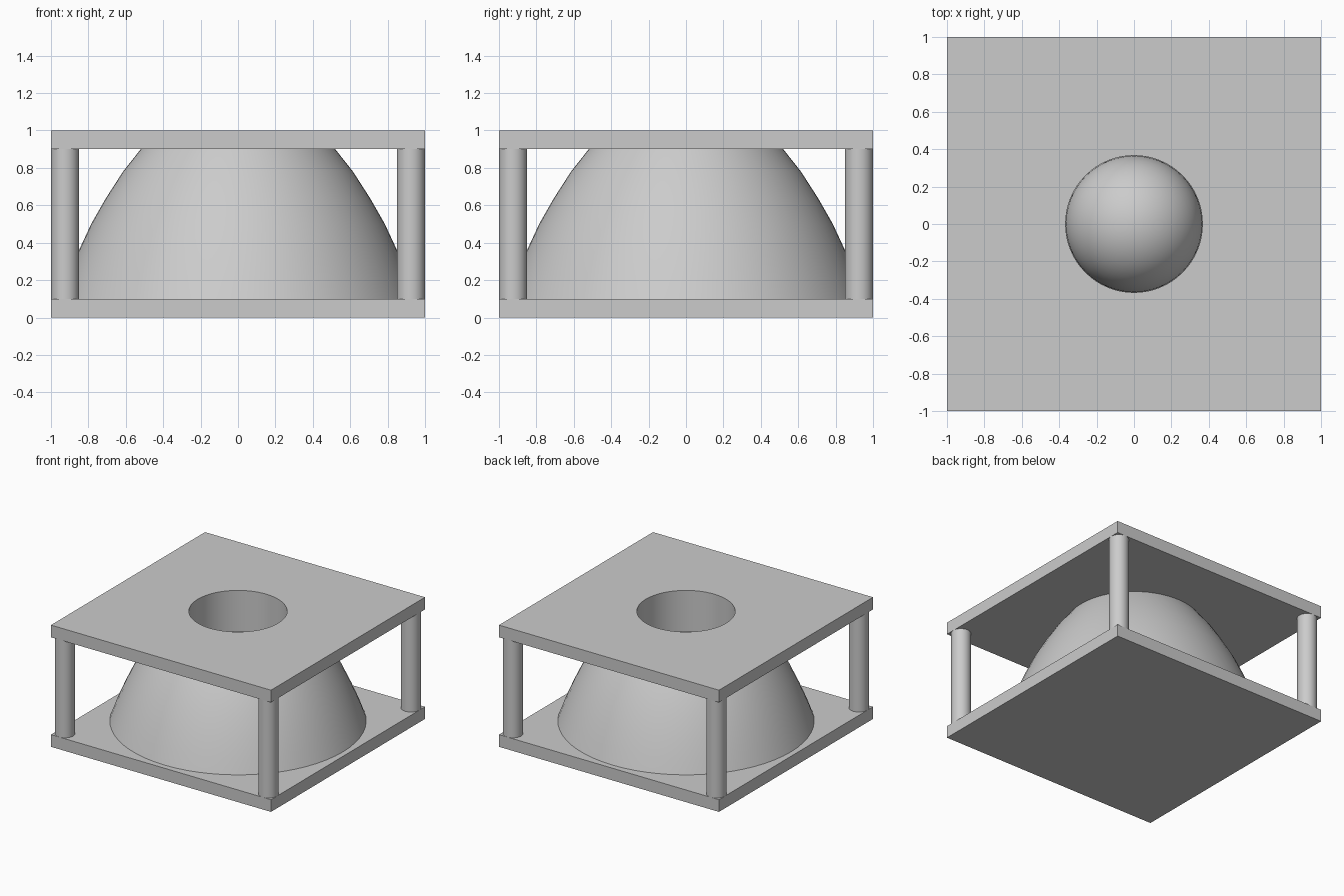
import bpy, bmesh, math

if "Cube" in bpy.data.objects:
    bpy.data.objects.remove(bpy.data.objects["Cube"])

grey = bpy.data.materials.new("plain_grey")
grey.diffuse_color = (0.6, 0.6, 0.6, 1)
grey.use_nodes = True
grey.node_tree.nodes["Principled BSDF"].inputs["Base Color"].default_value = grey.diffuse_color

HOLE = 0.366   # bore radius
SEG = 32


def finish(obj, name, smooth=True):
    obj.name = name
    obj.data.materials.append(grey)
    if smooth:
        bpy.ops.object.select_all(action='DESELECT')
        obj.select_set(True)
        bpy.context.view_layer.objects.active = obj
        bpy.ops.object.shade_smooth_by_angle(angle=math.radians(35))
    return obj


def new_object(bm, name):
    bmesh.ops.recalc_face_normals(bm, faces=bm.faces)
    mesh = bpy.data.meshes.new(name)
    bm.to_mesh(mesh)
    bm.free()
    obj = bpy.data.objects.new(name, mesh)
    bpy.context.collection.objects.link(obj)
    return finish(obj, name)


def lathe(profile, name, seg):
    """Revolve a closed (radius, z) outline around the z axis."""
    bm = bmesh.new()
    rings = [[bm.verts.new((r * math.cos(i * math.tau / seg), r * math.sin(i * math.tau / seg), z))
              for i in range(seg)] for r, z in profile]
    for a, b in zip(rings, rings[1:] + rings[:1]):
        for i in range(seg):
            j = (i + 1) % seg
            bm.faces.new((a[i], a[j], b[j], b[i]))
    return new_object(bm, name)


# Base plate
bpy.ops.mesh.primitive_cube_add(size=1, location=(0, 0, 0.05))
base = bpy.context.object
base.dimensions = (2, 2, 0.1)
finish(base, "base_plate", False)

# Top plate with a round hole: each wall quad runs from the hole to the square edge
bm = bmesh.new()
N = 64
loops = {}
for z in (0.9, 1.0):
    inner, outer = [], []
    for i in range(N):
        c, s = math.cos(i * math.tau / N), math.sin(i * math.tau / N)
        k = 1 / max(abs(c), abs(s))
        inner.append(bm.verts.new((HOLE * c, HOLE * s, z)))
        outer.append(bm.verts.new((k * c, k * s, z)))
    loops[z] = (inner, outer)
(li, lo), (ui, uo) = loops[0.9], loops[1.0]
for i in range(N):
    j = (i + 1) % N
    for a, b in ((ui, uo), (uo, lo), (lo, li), (li, ui)):
        bm.faces.new((a[i], b[i], b[j], a[j]))
new_object(bm, "top_plate")

# Corner posts
for x in (-0.925, 0.925):
    for y in (-0.925, 0.925):
        bpy.ops.mesh.primitive_cylinder_add(vertices=SEG, radius=0.075, depth=0.8, location=(x, y, 0.5))
        finish(bpy.context.object, "corner_post")

# Bulging dome with a straight bore down the middle
dome = [(HOLE, 0.1), (0.955, 0.1), (0.91, 0.22), (0.855, 0.35), (0.785, 0.5),
        (0.705, 0.64), (0.615, 0.78), (0.52, 0.9), (HOLE, 0.9)]
lathe(dome, "dome", N)

# Ball inside the bore
bpy.ops.mesh.primitive_uv_sphere_add(segments=48, ring_count=24, radius=HOLE, location=(0, 0, 0.433))
finish(bpy.context.object, "ball")
